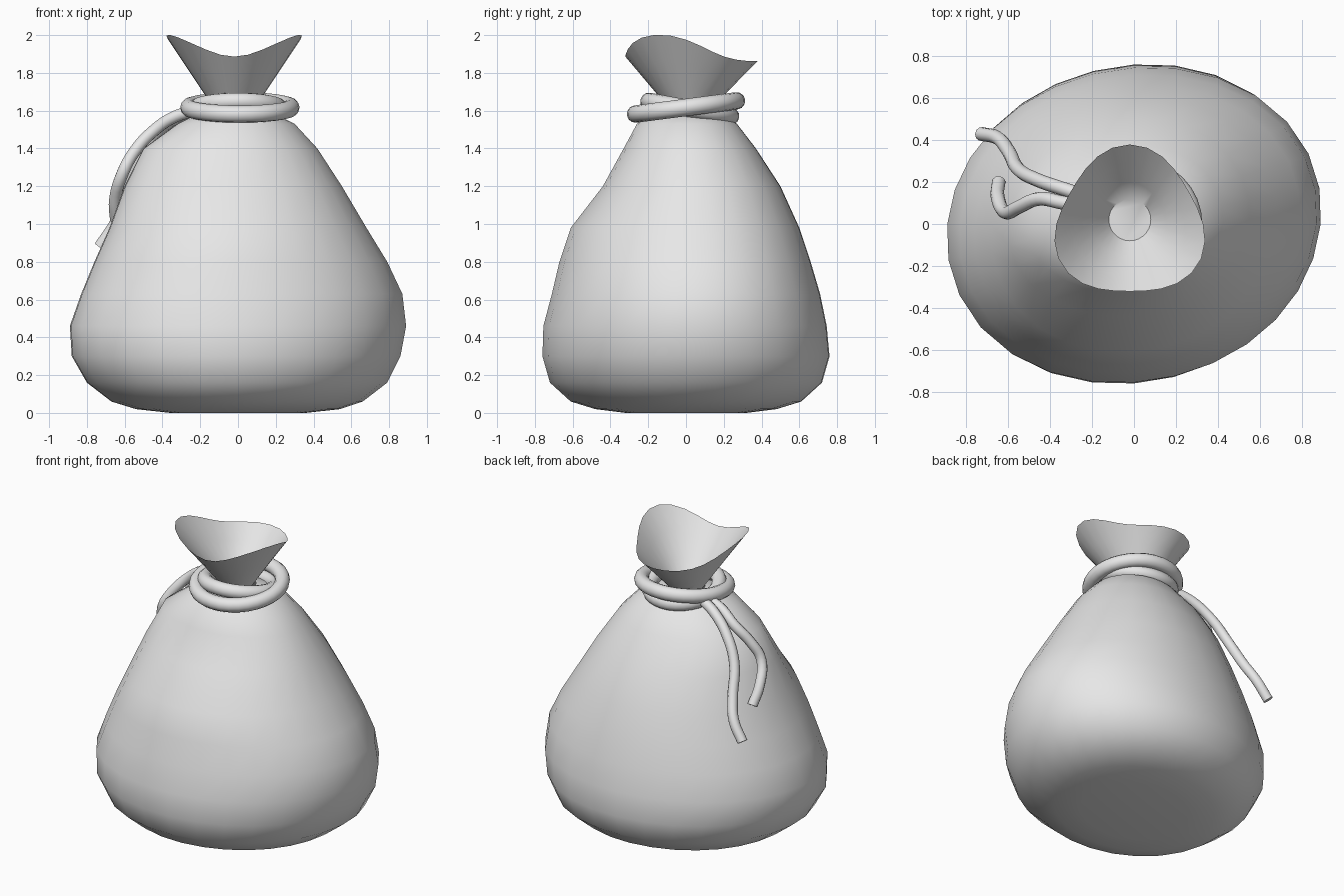
import bpy
import bmesh
from math import sin, cos, pi, radians

SIDES = 28

default = bpy.data.objects.get("Cube")
if default:
    bpy.data.objects.remove(default, do_unlink=True)

grey = bpy.data.materials.new("plain_grey")
grey.use_nodes = True
grey.diffuse_color = (0.8, 0.8, 0.8, 1)
grey.node_tree.nodes["Principled BSDF"].inputs["Base Color"].default_value = (0.8, 0.8, 0.8, 1)


def finish(obj, name, angle=50):
    """Name, colour and smooth a mesh object."""
    obj.name = obj.data.name = name
    obj.data.materials.clear()
    obj.data.materials.append(grey)
    obj.data.shade_smooth()
    obj.data.set_sharp_from_angle(angle=radians(angle))
    return obj


def loft(name, rings, angle=50):
    """Skin closed rings of points, capping the first one."""
    bm = bmesh.new()
    loops = [[bm.verts.new(p) for p in ring] for ring in rings]
    for low, high in zip(loops, loops[1:]):
        for i in range(SIDES):
            j = (i + 1) % SIDES
            bm.faces.new((low[i], low[j], high[j], high[i]))
    bm.faces.new(list(reversed(loops[0])))
    mesh = bpy.data.meshes.new(name)
    bm.to_mesh(mesh)
    bm.free()
    obj = bpy.data.objects.new(name, mesh)
    bpy.context.collection.objects.link(obj)
    return finish(obj, name, angle)


def rope_loop(name, location, radius, tilt):
    bpy.ops.mesh.primitive_torus_add(
        major_segments=32, minor_segments=12, major_radius=radius,
        minor_radius=0.046, location=location, rotation=(tilt, 0, 0))
    return finish(bpy.context.object, name)


def rope_tail(name, points):
    curve = bpy.data.curves.new(name, "CURVE")
    curve.dimensions = "3D"
    curve.bevel_depth = 0.033
    curve.bevel_resolution = 3
    curve.resolution_u = 5
    curve.use_fill_caps = True
    spline = curve.splines.new("BEZIER")
    spline.bezier_points.add(len(points) - 1)
    for knot, p in zip(spline.bezier_points, points):
        knot.co = p
        knot.handle_left_type = knot.handle_right_type = "AUTO"
    obj = bpy.data.objects.new(name, curve)
    bpy.context.collection.objects.link(obj)
    bpy.ops.object.select_all(action="DESELECT")
    obj.select_set(True)
    bpy.context.view_layer.objects.active = obj
    bpy.ops.object.convert(target="MESH")
    return finish(bpy.context.object, name)


ANGLES = [2 * pi * i / SIDES for i in range(SIDES)]

# Sack body: height, then reach to the left, right, back and front
PROFILE = [
    (0, .36, .36, .32, .32),
    (.02, .54, .54, .48, .48),
    (.06, .66, .67, .61, .61),
    (.16, .79, .8, .72, .72),
    (.3, .86, .88, .76, .76),
    (.46, .89, .89, .745, .755),
    (.63, .87, .83, .71, .71),
    (.8, .79, .76, .66, .67),
    (.98, .68, .68, .6, .61),
    (1.2, .55, .6, .5, .44),
    (1.4, .42, .5, .37, .33),
    (1.53, .3, .32, .27, .26),
    (1.58, .2, .22, .19, .18),
    (1.6, .1, .12, .12, .1),
]


def body_ring(z, left, right, back, front):
    ring = []
    for a in ANGLES:
        # Diagonal bulges and dents of the soft cloth
        k = 1 + 0.04 * sin(2 * a) + 0.01 * sin(2 * a) ** 2
        x = cos(a) * (left if cos(a) > 0 else right)
        y = sin(a) * (back if sin(a) > 0 else front)
        ring.append((x * k, y * k, z))
    return ring


loft("sack_body", [body_ring(*row) for row in PROFILE], 70)


# Flared mouth: round throat opening into a wavy three-cornered rim
def mouth_ring(t):
    ring = []
    for a in ANGLES:
        r = 0.35 - 0.029 * sin(3 * a)
        z = 1.925 + 0.051 * cos(2 * a) - 0.04 * sin(a) - 0.028 * sin(3 * a)
        r = 0.1 + (r - 0.1) * t
        ring.append((r * cos(a) - 0.02, r * sin(a) + 0.02 * (1 - t), 1.6 + (z - 1.6) * t))
    return ring


loft("sack_mouth", [mouth_ring(t) for t in (0, .3, .65, 1)])

# Two crossed turns of rope around the neck
rope_loop("outer_rope_loop", (.01, 0, 1.617), .27, .13)
rope_loop("inner_rope_loop", (0, .02, 1.61), .22, -.18)

# Loose rope ends hanging over the right shoulder
rope_tail("long_rope_tail", [
    (-.22, .13, 1.6), (-.33, .165, 1.56), (-.46, .21, 1.45), (-.55, .26, 1.3),
    (-.6, .35, 1.12), (-.65, .41, 1), (-.73, .43, .88)])
rope_tail("short_rope_tail", [
    (-.22, .09, 1.6), (-.33, .1, 1.57), (-.45, .12, 1.49), (-.55, .08, 1.38),
    (-.61, .055, 1.27), (-.65, .13, 1.13), (-.645, .2, 1.02)])
